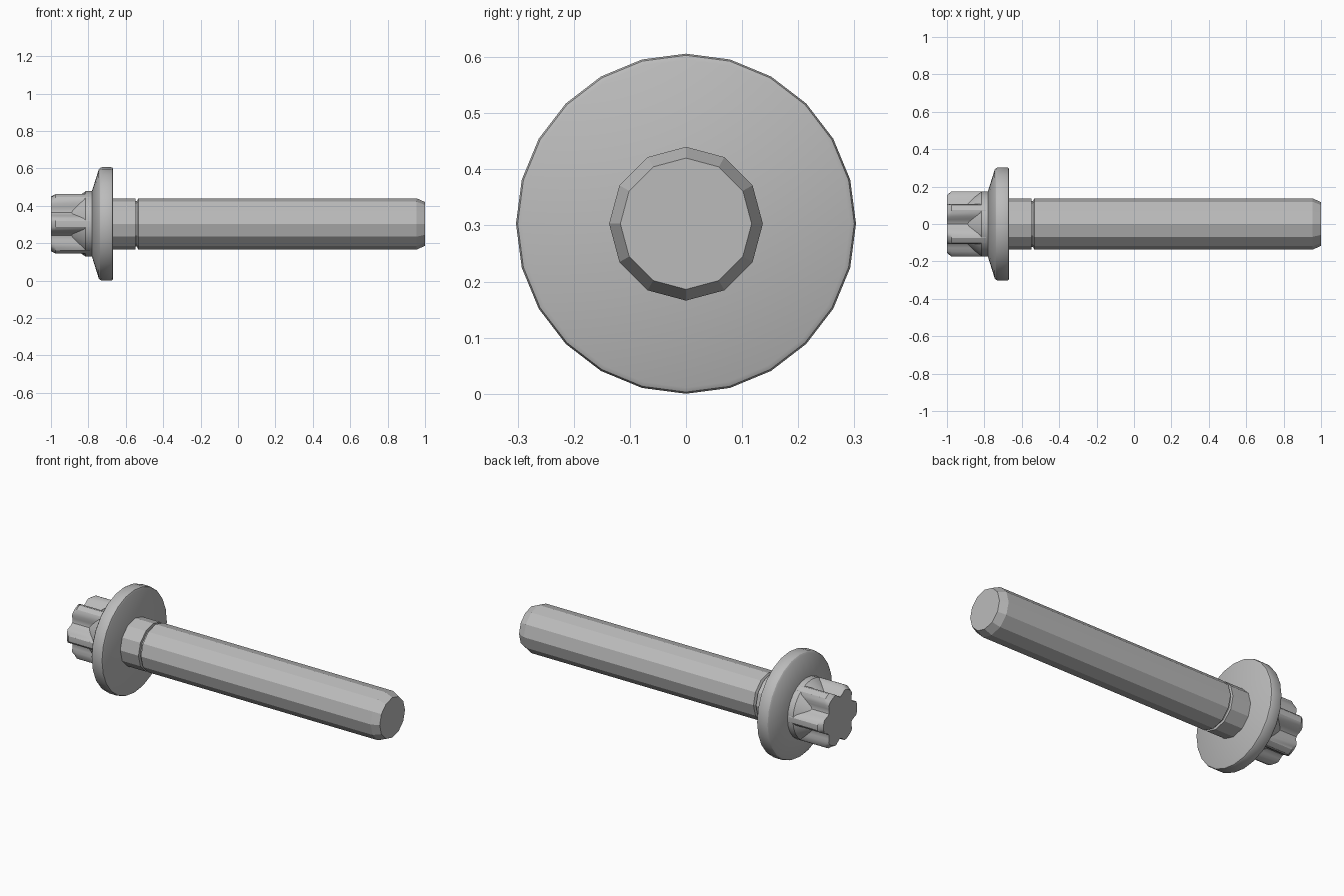
import bpy, bmesh
from math import sin, cos, pi, radians

if "Cube" in bpy.data.objects:
    bpy.data.objects.remove(bpy.data.objects["Cube"])

AXIS_Z = 0.303

steel = bpy.data.materials.new("grey steel")
steel.use_nodes = True
COLOUR = (0.5, 0.5, 0.5, 1)
steel.diffuse_color = COLOUR
steel.node_tree.nodes["Principled BSDF"].inputs["Base Color"].default_value = COLOUR


def loft(name, profile, sides, radius=lambda r, a: r, smooth=None):
    """Sweep (x, radius) stations round the long axis and cap both ends."""
    bm = bmesh.new()
    rings = []
    for x, r in profile:
        ring = []
        for i in range(sides):
            a = 2 * pi * i / sides
            d = radius(r, a)
            ring.append(bm.verts.new((x, d * sin(a), AXIS_Z + d * cos(a))))
        rings.append(ring)
    for low, high in zip(rings, rings[1:]):
        for i in range(sides):
            j = (i + 1) % sides
            bm.faces.new((low[i], low[j], high[j], high[i]))
    bm.faces.new(rings[0])
    bm.faces.new(rings[-1])
    bmesh.ops.recalc_face_normals(bm, faces=bm.faces)
    mesh = bpy.data.meshes.new(name)
    bm.to_mesh(mesh)
    bm.free()
    mesh.materials.append(steel)
    obj = bpy.data.objects.new(name, mesh)
    bpy.context.collection.objects.link(obj)
    if smooth:
        bpy.ops.object.select_all(action="DESELECT")
        obj.select_set(True)
        bpy.context.view_layer.objects.active = obj
        bpy.ops.object.shade_smooth_by_angle(angle=radians(smooth))
    return obj


def six_lobes(limit, angle):
    """Six rounded lobes, with one pointing to each side, trimmed to a limit."""
    return min(limit, 0.152 + 0.03 * cos(6 * (angle - pi / 2)))


# Faceted shank: plain neck, narrow groove, threaded length, chamfered tip
loft("shank", [(-0.68, 0.137), (-0.549, 0.137), (-0.547, 0.122), (-0.541, 0.122),
               (-0.533, 0.137), (0.955, 0.137), (1.0, 0.117)], 12)

# Washer flange with a sloped back and softened rim
loft("flange", [(-0.78, 0.178), (-0.745, 0.29), (-0.738, 0.299), (-0.728, 0.303),
                (-0.678, 0.303), (-0.671, 0.3), (-0.667, 0.292)], 24, smooth=30)

# Collar whose cone closes off the flutes of the drive
loft("collar", [(-0.89, 0.122), (-0.815, 0.175), (-0.77, 0.175)], 24, smooth=30)

# Six-lobed drive head with a chamfered end
loft("drive_head", [(-1.0, 0.155), (-0.975, 0.175), (-0.79, 0.175)], 72,
     six_lobes, smooth=30)
